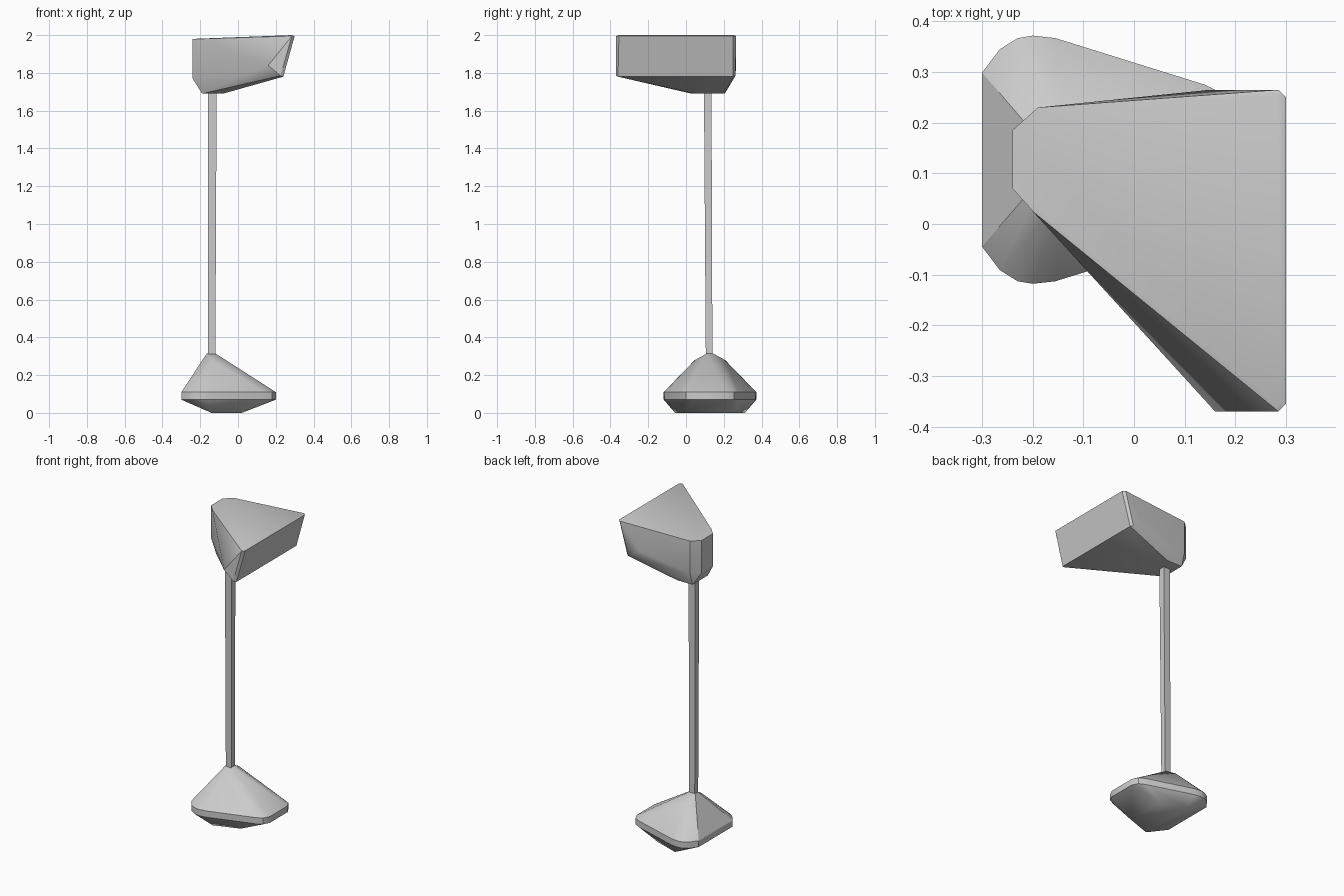
import bpy, bmesh, math

cube = bpy.data.objects.get("Cube")
if cube:
    bpy.data.objects.remove(cube, do_unlink=True)

grey = bpy.data.materials.new("light grey")
grey.use_nodes = True
colour = (0.6, 0.6, 0.6, 1)
grey.diffuse_color = colour
grey.node_tree.nodes["Principled BSDF"].inputs["Base Color"].default_value = colour


def hull(name, points):
    """Faceted solid wrapped around a few corner points."""
    bm = bmesh.new()
    for p in points:
        bm.verts.new(p)
    res = bmesh.ops.convex_hull(bm, input=bm.verts[:])
    loose = {v for v in res["geom_interior"] + res["geom_unused"]
             if isinstance(v, bmesh.types.BMVert) and not v.link_faces}
    bmesh.ops.delete(bm, geom=list(loose), context="VERTS")
    bmesh.ops.dissolve_limit(bm, angle_limit=math.radians(1),
                             verts=bm.verts[:], edges=bm.edges[:])
    bmesh.ops.recalc_face_normals(bm, faces=bm.faces[:])
    mesh = bpy.data.meshes.new(name)
    bm.to_mesh(mesh)
    bm.free()
    mesh.materials.append(grey)
    obj = bpy.data.objects.new(name, mesh)
    bpy.context.collection.objects.link(obj)
    bpy.ops.object.select_all(action="DESELECT")
    obj.select_set(True)
    bpy.context.view_layer.objects.active = obj
    bpy.ops.object.shade_smooth_by_angle(angle=math.radians(30))
    return obj


# Base: half outline mirrored about its centre line, as a flat band
centre = 0.127
half = [(-0.30, 0.172), (-0.265, 0.218), (-0.23, 0.24), (-0.20, 0.245),
        (-0.155, 0.24), (0.14, 0.148), (0.18, 0.128), (0.20, 0.09)]
base = [(x, centre + s * y, z) for x, y in half for s in (-1, 1) for z in (0.07, 0.11)]
# Sloping shoulders, peak and narrow foot
base += [(-0.14, centre + s * 0.08, 0.28) for s in (-1, 1)]
base += [(x, centre + s * 0.015, 0.315) for x in (-0.165, -0.12) for s in (-1, 1)]
for s in (-1, 1):
    base += [(-0.14, centre + s * 0.185, 0), (0.02, centre + s * 0.13, 0)]
hull("base", base)

# Slim square pole
hull("pole", [(x, y, 0.28) for x in (-0.16, -0.12) for y in (0.105, 0.14)]
     + [(x, y, 1.72) for x in (-0.16, -0.113) for y in (0.095, 0.135)])

# Wedge-shaped head: narrow end
head = [(-0.24, y, z) for y in (0.07, 0.185) for z in (1.77, 1.98)]
head += [(-0.19, 0.23, 1.98), (-0.19, 0.23, 1.77), (-0.20, 0.025, 1.98)]
# Underside above the pole
head += [(x, y, 1.69) for x in (-0.19, -0.08) for y in (0.05, 0.205)]
head += [(-0.12, 0.03, 1.69)]
# Wide sloping end with clipped corners
head += [(0.30, -0.355, 1.995), (0.285, -0.37, 1.995), (0.285, -0.355, 2.0),
         (0.30, 0.25, 1.995), (0.285, 0.265, 1.995), (0.285, 0.255, 2.0)]
head += [(0.24, -0.36, 1.78), (0.225, -0.37, 1.785), (0.16, -0.37, 1.84),
         (0.24, 0.25, 1.78), (0.225, 0.262, 1.785), (0.15, 0.265, 1.84)]
hull("head", head)
